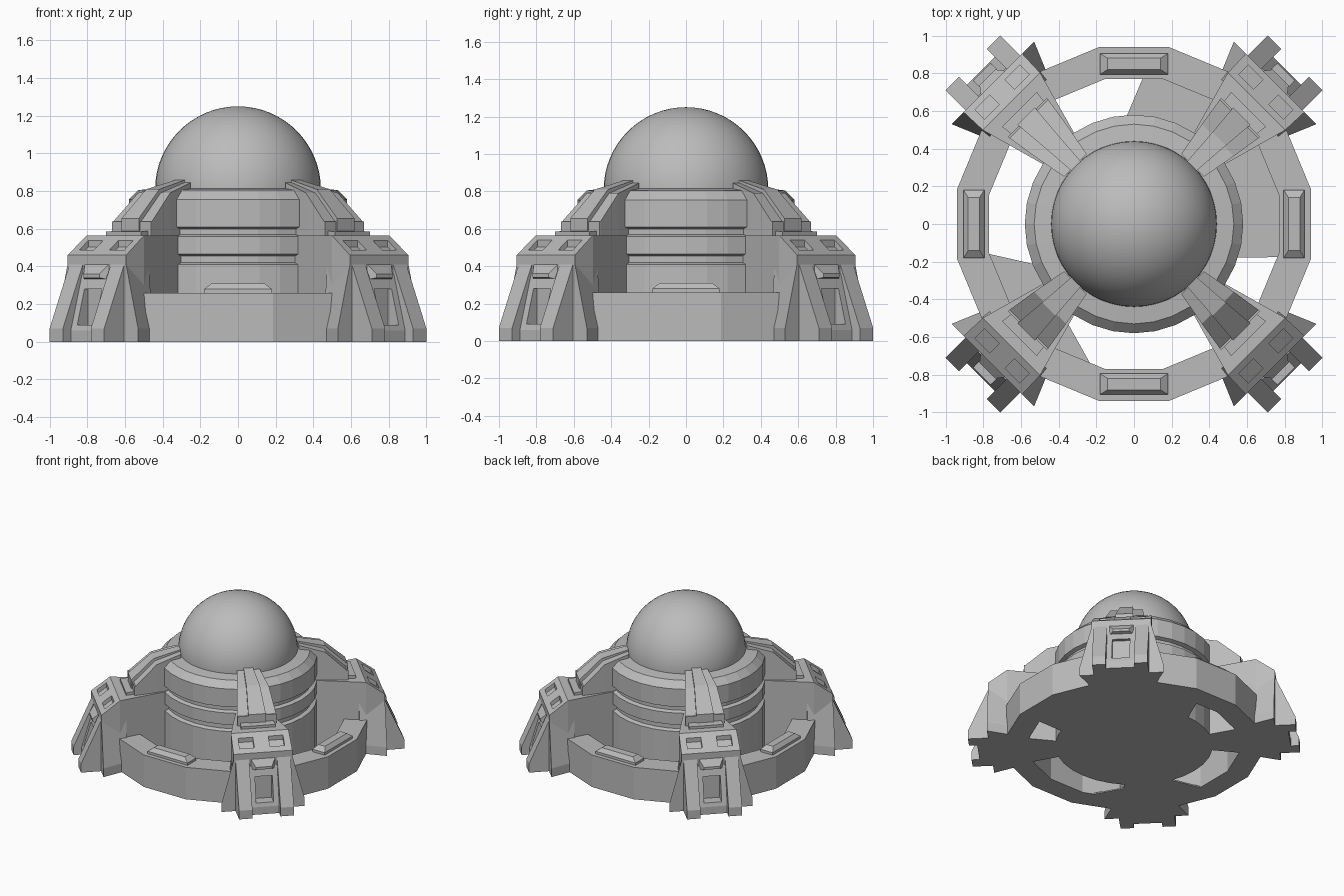
import bpy, bmesh, math
from mathutils import Matrix, Vector

cube = bpy.data.objects.get("Cube")
if cube:
    bpy.data.objects.remove(cube)

grey = bpy.data.materials.new("plain_grey")
grey.use_nodes = True
COLOR = (0.5, 0.5, 0.5, 1)
grey.diffuse_color = COLOR
grey.node_tree.nodes["Principled BSDF"].inputs["Base Color"].default_value = COLOR


def finish(name, bm, angle=0):
    bmesh.ops.recalc_face_normals(bm, faces=bm.faces[:])
    bmesh.ops.rotate(bm, verts=bm.verts[:], matrix=Matrix.Rotation(angle, 3, "Z"))
    mesh = bpy.data.meshes.new(name)
    bm.to_mesh(mesh)
    bm.free()
    mesh.materials.append(grey)
    obj = bpy.data.objects.new(name, mesh)
    bpy.context.collection.objects.link(obj)
    return obj


def skin(bm, rings, caps=True):
    """Bridge successive closed rings of points."""
    loops = [[bm.verts.new(p) for p in ring] for ring in rings]
    n = len(loops[0])
    pairs = list(zip(loops, loops[1:]))
    if not caps:
        pairs.append((loops[-1], loops[0]))
    for a, b in pairs:
        for i in range(n):
            j = (i + 1) % n
            bm.faces.new((a[i], a[j], b[j], b[i]))
    if caps:
        bm.faces.new(loops[0])
        bm.faces.new(loops[-1])


def loft(name, stations, angle, centre=0):
    """Box sections along a radius: (radius, half width, bottom, top)."""
    bm = bmesh.new()
    skin(bm, [[(r, centre - w, lo), (r, centre + w, lo),
               (r, centre + w, hi), (r, centre - w, hi)] for r, w, lo, hi in stations])
    return finish(name, bm, angle)


def turned(name, profile, sides, caps=True, phase=0.0):
    """Rotate a (radius, height) profile about the z axis."""
    bm = bmesh.new()
    steps = [2 * math.pi * (i + phase) / sides for i in range(sides)]
    skin(bm, [[(r * math.cos(a), r * math.sin(a), z) for a in steps]
              for r, z in profile], caps)
    return finish(name, bm)


def prism(name, points, height):
    bm = bmesh.new()
    skin(bm, [[(x, y, z) for x, y in points] for z in (0, height)])
    return finish(name, bm)


def cut(obj, cutter):
    cutter.hide_render = True
    cutter.hide_viewport = True
    cutter.display_type = "WIRE"
    mod = obj.modifiers.new("recess", "BOOLEAN")
    mod.operation = "DIFFERENCE"
    mod.solver = "EXACT"
    mod.object = cutter
    # bake the recess and drop the helper
    deps = bpy.context.evaluated_depsgraph_get()
    baked = bpy.data.meshes.new_from_object(obj.evaluated_get(deps))
    obj.modifiers.clear()
    obj.data = baked
    bpy.data.objects.remove(cutter)


# Central drum with grooves and a chamfered shoulder
turned("drum", [(.58, 0), (.58, .41), (.55, .42), (.55, .455), (.58, .465), (.58, .56),
                (.55, .57), (.55, .6), (.58, .61), (.58, .755), (.53, .805), (.44, .815)], 32)

# Dome
bm = bmesh.new()
bmesh.ops.create_uvsphere(bm, u_segments=48, v_segments=32, radius=.44)
bmesh.ops.bisect_plane(bm, geom=bm.verts[:] + bm.edges[:] + bm.faces[:],
                       plane_co=(0, 0, -.05), plane_no=(0, 0, -1), clear_outer=True)
bmesh.ops.translate(bm, verts=bm.verts[:], vec=(0, 0, .81))
dome = finish("dome", bm)
for face in dome.data.polygons:
    face.use_smooth = True

# Outer ring wall
turned("ring_wall", [(.785, 0), (.957, 0), (.957, .26), (.785, .26)], 16, False, .5)

# Two ground plates between drum and ring
for name, start, end, inner in (
        ("ground_plate_left", -12, 85, [(-.04, .57), (.3, .3), (.5, -.18)]),
        ("ground_plate_right", 190, 257, [(-.35, -.53), (-.3, -.3), (-.5, -.22)])):
    arc = [math.radians(start + (end - start) * i / 8) for i in range(9)]
    prism(name, [(.84 * math.cos(a), .84 * math.sin(a)) for a in arc] + inner, .01)

# Bevelled bars on top of the ring
for i in range(4):
    bm = bmesh.new()
    skin(bm, [[(.85 + sx * w, sy * l, z) for sx, sy in ((-1, -1), (1, -1), (1, 1), (-1, 1))]
              for w, l, z in ((.055, .18, .25), (.055, .18, .28), (.03, .14, .31))])
    finish("ring_bar", bm, i * math.pi / 2)


def slope(r):
    return .565 - .75 * (r - .92)


# Four diagonal buttresses
for i in range(4):
    angle = math.pi / 4 + i * math.pi / 2

    # Tapered body with two recessed hatches on the sloping head
    body = loft("buttress_body", [(.45, .085, 0, .565), (.92, .215, 0, .565),
                                  (1.06, .22, 0, .46)], angle)
    for side in (-1, 1):
        cut(body, loft("hatch_cutter", [(r, .055, slope(r) - .035, slope(r) + .1)
                                        for r in (.955, 1.025)], angle, side * .113))

    # Infill panel between the feet, with a framed recess
    panel = loft("foot_panel", [(1.0, .11, 0, .36), (1.065, .11, 0, .36),
                                (1.15, .11, 0, .06)], angle)
    cut(panel, loft("panel_cutter", [(1.055, .065, .09, .28), (1.3, .065, .09, .28)], angle))
    loft("panel_hood", [(1.0, .09, .33, .41), (1.06, .09, .33, .41),
                        (1.1, .06, .34, .36)], angle)

    for side in (-1, 1):
        # Sloping foot
        loft("foot", [(1.0, .05, 0, .41), (1.06, .05, 0, .41), (1.21, .05, 0, .07)],
             angle, side * .155)
        # Side flare at the base
        bm = bmesh.new()
        base = [(.87, .19), (.87, .23), (1.06, .31), (1.06, .19)]
        top = [(.87, .19), (.87, .2), (1.06, .22), (1.06, .19)]
        skin(bm, [[(r, side * t, z) for r, t in ring]
                  for ring, z in ((base, 0), (base, .07), (top, .41))])
        finish("side_flare", bm, angle)

    # Sloping arm reaching up to the dome, with a raised central rib
    loft("arm", [(.44, .085, .5, .845), (.63, .12, .5, .79), (.79, .145, .54, .64),
                 (.8, .145, .54, .64)], angle)
    loft("arm_rib", [(.43, .035, .5, .86), (.64, .05, .5, .81), (.81, .065, .54, .655)], angle)
    loft("arm_seat", [(.6, .1, .5, .6), (.86, .13, .5, .585)], angle)
